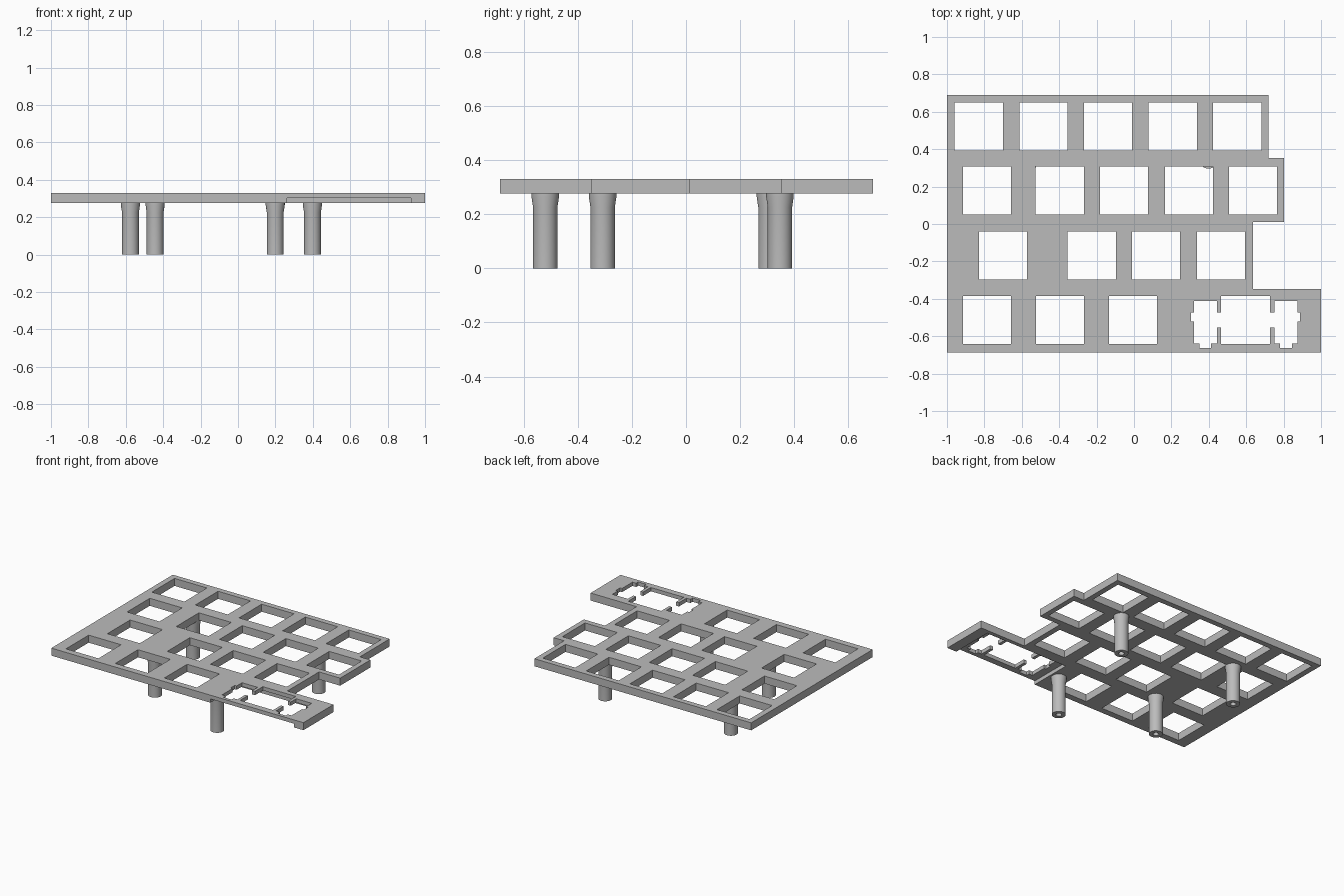
import bpy, bmesh, math
from mathutils import Matrix

if "Cube" in bpy.data.objects:
    bpy.data.objects.remove(bpy.data.objects["Cube"], do_unlink=True)

grey = bpy.data.materials.new("plain grey")
grey.use_nodes = True
grey.diffuse_color = (0.5, 0.5, 0.5, 1)
grey.node_tree.nodes["Principled BSDF"].inputs["Base Color"].default_value = (0.5, 0.5, 0.5, 1)

BOTTOM, TOP = 0.276, 0.33
KEY = 0.1285  # half width of a key opening


def prism(bm, outline, z0, z1):
    """Extrude a closed xy outline from z0 to z1."""
    face = bm.faces.new([bm.verts.new((x, y, z0)) for x, y in outline])
    ext = bmesh.ops.extrude_face_region(bm, geom=[face])
    verts = [g for g in ext["geom"] if isinstance(g, bmesh.types.BMVert)]
    bmesh.ops.translate(bm, verts=verts, vec=(0, 0, z1 - z0))


def rect(x0, x1, y0, y1):
    return [(x0, y0), (x1, y0), (x1, y1), (x0, y1)]


def make_object(name, bm):
    bmesh.ops.recalc_face_normals(bm, faces=bm.faces)
    mesh = bpy.data.meshes.new(name)
    bm.to_mesh(mesh)
    bm.free()
    mesh.materials.append(grey)
    obj = bpy.data.objects.new(name, mesh)
    bpy.context.collection.objects.link(obj)
    return obj


# Plate with stepped right edge
bm = bmesh.new()
prism(bm, [(-1, -0.687), (1, -0.687), (1, -0.347), (0.635, -0.347), (0.635, 0.011),
           (0.803, 0.011), (0.803, 0.353), (0.72, 0.353), (0.72, 0.69), (-1, 0.69)], BOTTOM, TOP)
plate = make_object("key_plate", bm)

# Square key openings, row by row
rows = [(0.522, [-0.83, -0.485, -0.139, 0.207, 0.552]),
        (0.179, [-0.787, -0.397, -0.053, 0.293, 0.637]),
        (-0.168, [-0.7, -0.226, 0.118, 0.466]),
        (-0.513, [-0.787, -0.396, -0.006])]
bm = bmesh.new()
for y, centres in rows:
    for x in centres:
        prism(bm, rect(x - KEY, x + KEY, y - KEY, y + KEY), 0.2, 0.4)

# Wide key opening with a mirrored stabiliser slot on each side
half = [(0.131, -0.384), (0.131, -0.474), (0.153, -0.474), (0.153, -0.412),
        (0.276, -0.412), (0.276, -0.474), (0.291, -0.474), (0.291, -0.522),
        (0.276, -0.522), (0.276, -0.64), (0.247, -0.64), (0.247, -0.664),
        (0.184, -0.664), (0.184, -0.64), (0.153, -0.64), (0.153, -0.554),
        (0.131, -0.554), (0.131, -0.641)]
wide = 0.597
prism(bm, [(wide + x, y) for x, y in half] + [(wide - x, y) for x, y in reversed(half)], 0.2, 0.4)
openings = make_object("openings_cutter", bm)

# Recess under the wide key, open at the front edge
bm = bmesh.new()
prism(bm, rect(0.262, 0.925, -0.75, -0.375), 0.2, 0.303)
recess = make_object("recess_cutter", bm)

for cutter in (recess, openings):
    cutter.hide_render = True
    mod = plate.modifiers.new(cutter.name, "BOOLEAN")
    mod.operation = "DIFFERENCE"
    mod.solver = "EXACT"
    mod.object = cutter

# Bake the cuts and drop the cutters
graph = bpy.context.evaluated_depsgraph_get()
cut_mesh = bpy.data.meshes.new_from_object(plate.evaluated_get(graph))
plate.modifiers.clear()
plate.data = cut_mesh
for cutter in (recess, openings):
    bpy.data.objects.remove(cutter, do_unlink=True)

# Hollow standoffs with a flared top
profile = [(0, 0.15), (0.019, 0.15), (0.019, 0), (0.045, 0), (0.045, 0.225),
           (0.051, 0.265), (0.051, BOTTOM + 0.002)]
posts = {"back_right_post": (-0.575, 0.312), "front_right_post": (-0.443, -0.308),
         "front_left_post": (0.199, -0.52), "back_left_post": (0.398, 0.347)}
for name, (x, y) in posts.items():
    bm = bmesh.new()
    verts = [bm.verts.new((r, 0, z)) for r, z in profile]
    edges = [bm.edges.new(pair) for pair in zip(verts, verts[1:])]
    bmesh.ops.spin(bm, geom=verts + edges, cent=(0, 0, 0), axis=(0, 0, 1),
                   angle=math.tau, steps=40)
    bmesh.ops.remove_doubles(bm, verts=bm.verts, dist=0.0005)
    rim = [e for e in bm.edges if e.is_boundary]
    bmesh.ops.contextual_create(bm, geom=rim)
    bmesh.ops.transform(bm, matrix=Matrix.Translation((x, y, 0)), verts=bm.verts)
    post = make_object(name, bm)
    bpy.ops.object.select_all(action="DESELECT")
    post.select_set(True)
    bpy.context.view_layer.objects.active = post
    bpy.ops.object.shade_smooth_by_angle(angle=math.radians(30))
